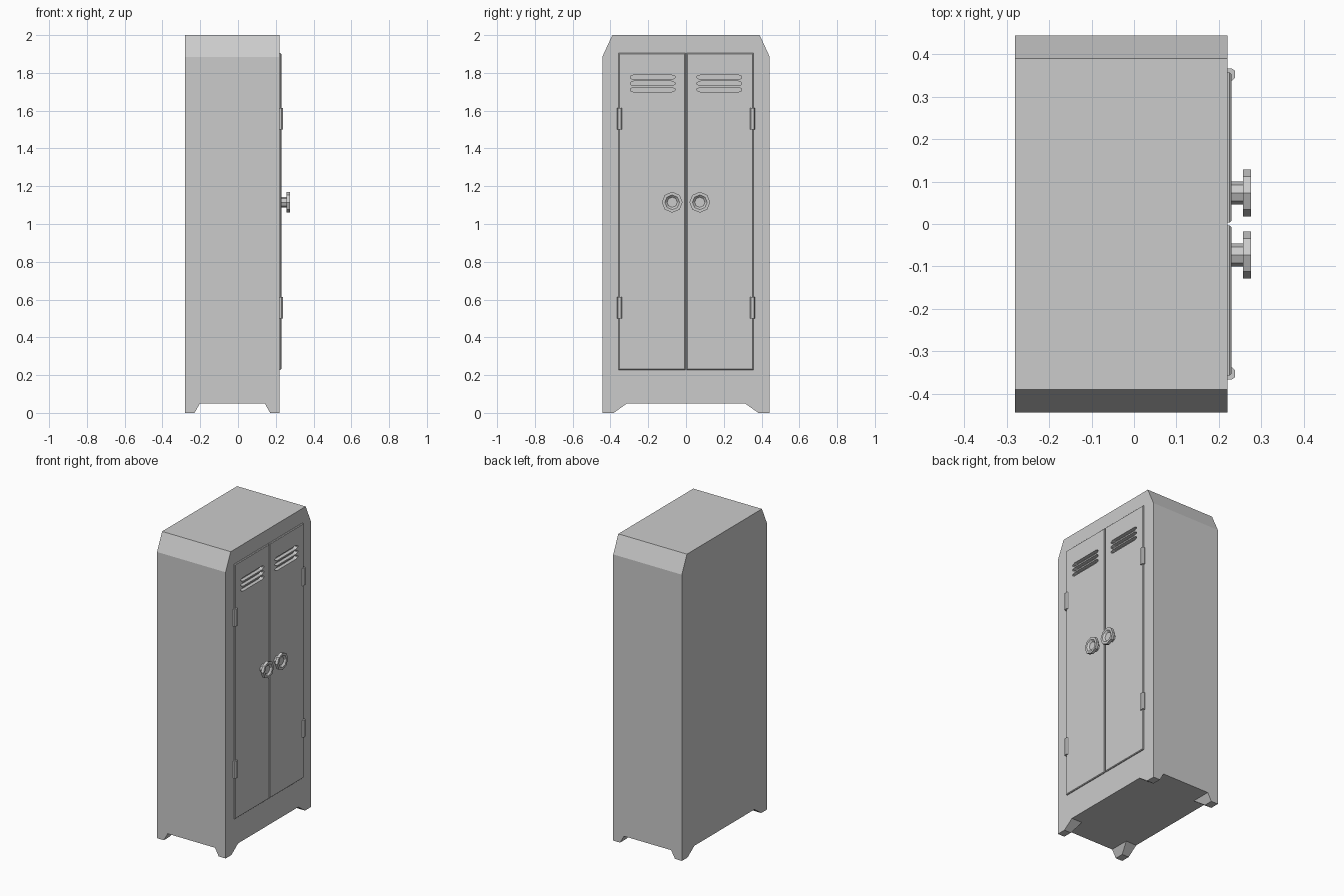
import bpy, bmesh, math

if "Cube" in bpy.data.objects:
    bpy.data.objects.remove(bpy.data.objects["Cube"])

def finish(name, bm):
    bmesh.ops.recalc_face_normals(bm, faces=bm.faces)
    me = bpy.data.meshes.new(name)
    bm.to_mesh(me)
    bm.free()
    ob = bpy.data.objects.new(name, me)
    bpy.context.collection.objects.link(ob)
    return ob

def loft(bm, rings, cap_start=True, cap_end=True):
    """Join rings of points (same count) into a closed skin."""
    vs = [[bm.verts.new(p) for p in r] for r in rings]
    n = len(vs[0])
    for a, b in zip(vs, vs[1:]):
        for i in range(n):
            bm.faces.new((a[i], a[(i + 1) % n], b[(i + 1) % n], b[i]))
    if cap_start:
        bm.faces.new(vs[0][::-1])
    if cap_end:
        bm.faces.new(vs[-1])

def rect(x, y0, y1, z0, z1):
    return [(x, y0, z0), (x, y1, z0), (x, y1, z1), (x, y0, z1)]

X0, X1, W = -0.28, 0.22, 0.443

# Cabinet body: front profile with sloped shoulders, extruded in depth
profile = [(-W, 0.05), (W, 0.05), (W, 1.885), (0.39, 2.0), (-0.39, 2.0), (-W, 1.885)]
bm = bmesh.new()
loft(bm, [[(x, y, z) for y, z in profile] for x in (X0, X1)])
body = finish("cabinet_body", bm)

# Tapered corner feet
bm = bmesh.new()
for xc, sx in ((X0, 1), (X1, -1)):
    for sy in (-1, 1):
        rings = []
        for z, dx, dy in ((0, 0.05, 0.06), (0.05, 0.078, 0.13)):
            xi, yo, yi = xc + sx * dx, sy * W, sy * (W - dy)
            rings.append([(xc, yo, z), (xi, yo, z), (xi, yi, z), (xc, yi, z)])
        loft(bm, rings)
finish("feet", bm)

# Vent slot cutter: three elongated slots per door
bm = bmesh.new()
for s in (-1, 1):
    for z in (1.777, 1.744, 1.711):
        outline = [(-0.118, 0.005), (-0.118, -0.005), (-0.1, -0.012), (0.1, -0.012),
                   (0.118, -0.005), (0.118, 0.005), (0.1, 0.012), (-0.1, 0.012)]
        loft(bm, [[(x, s * 0.177 + y, z + h) for y, h in outline] for x in (0.205, 0.26)])
cutter = finish("vent_cutter", bm)
cutter.hide_render = True
cutter.hide_set(True)

# Double doors with thin bevelled rims
doors = []
for side, s in (("left", -1), ("right", 1)):
    y0, y1 = sorted((s * 0.003, s * 0.357))
    b = 0.004
    bm = bmesh.new()
    loft(bm, [rect(0.215, y0, y1, 0.228, 1.905), rect(0.225, y0, y1, 0.228, 1.905),
              rect(0.229, y0 + b, y1 - b, 0.228 + b, 1.905 - b)])
    doors.append(finish("door_" + side, bm))

for ob in [body] + doors:
    m = ob.modifiers.new("vents", 'BOOLEAN')
    m.operation = 'DIFFERENCE'
    m.solver = 'EXACT'
    m.object = cutter

# Hinges: chamfered strips on the outer door edges
for side, s in (("left", -1), ("right", 1)):
    section = [(0.218, 0.338), (0.231, 0.338), (0.238, 0.345), (0.238, 0.36), (0.23, 0.366), (0.218, 0.366)]
    for level, z in (("lower", 0.5), ("upper", 1.5)):
        bm = bmesh.new()
        loft(bm, [[(x, s * y, h) for x, y in section] for h in (z, z + 0.113)])
        finish(f"hinge_{level}_{side}", bm)

# Eight-sided knobs with stem, flange and dished face
for side, s in (("left", -1), ("right", 1)):
    bm = bmesh.new()
    rings = []
    for x, r in ((0.225, 0.027), (0.256, 0.027), (0.256, 0.055), (0.275, 0.055), (0.275, 0.039), (0.264, 0.027)):
        rings.append([(x, s * 0.073 + r * math.cos(k * math.pi / 4),
                       1.115 + r * math.sin(k * math.pi / 4)) for k in range(8)])
    loft(bm, rings)
    finish("knob_" + side, bm)
